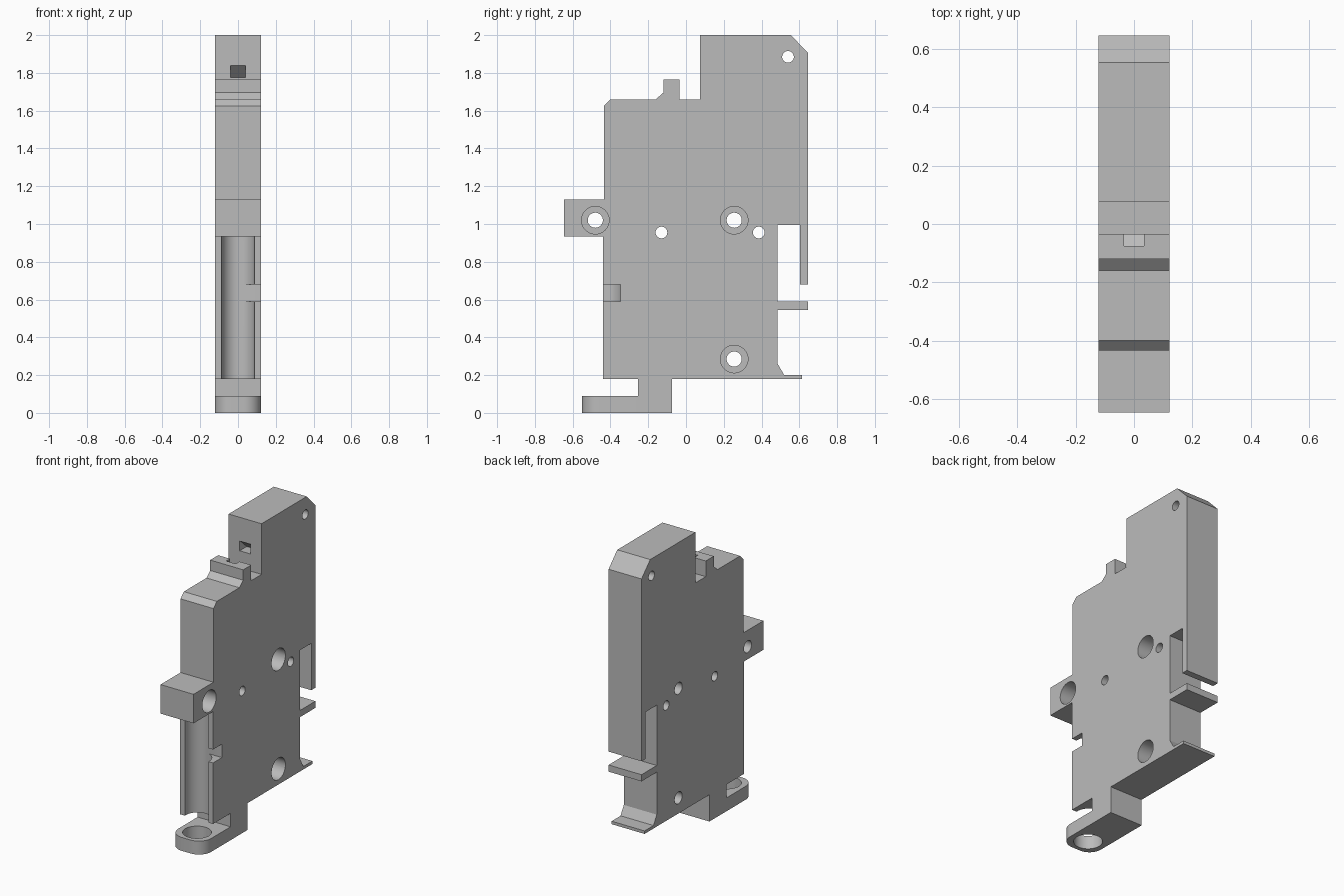
import bpy, bmesh, math
from mathutils import Vector

if "Cube" in bpy.data.objects:
    bpy.data.objects.remove(bpy.data.objects["Cube"])

W = 0.1225  # half thickness of the housing

grey = bpy.data.materials.new("plain grey")
grey.diffuse_color = (0.5, 0.5, 0.5, 1)
grey.use_nodes = True
grey.node_tree.nodes["Principled BSDF"].inputs["Base Color"].default_value = grey.diffuse_color


def prism(name, pts, lo, hi, axis):
    """Extrude a 2D outline from lo to hi along axis (X: pts are y,z; Z: pts are x,y)."""
    def place(p, h):
        return (h, p[0], p[1]) if axis == "X" else (p[0], p[1], h)
    bm = bmesh.new()
    face = bm.faces.new([bm.verts.new(place(p, lo)) for p in pts])
    ext = bmesh.ops.extrude_face_region(bm, geom=[face])
    moved = [v for v in ext["geom"] if isinstance(v, bmesh.types.BMVert)]
    bmesh.ops.translate(bm, verts=moved, vec=Vector(place((0, 0), hi - lo)))
    bmesh.ops.recalc_face_normals(bm, faces=bm.faces)
    mesh = bpy.data.meshes.new(name)
    bm.to_mesh(mesh)
    bm.free()
    mesh.materials.append(grey)
    ob = bpy.data.objects.new(name, mesh)
    bpy.context.collection.objects.link(ob)
    return ob


def arc(cx, cy, r, a0, a1, n):
    return [(cx + r * math.cos(math.radians(a0 + (a1 - a0) * i / n)),
             cy + r * math.sin(math.radians(a0 + (a1 - a0) * i / n))) for i in range(n + 1)]


def circle(cx, cy, r, n=40):
    return arc(cx, cy, r, 0, 360, n)[:-1]


def rect(a0, b0, a1, b1):
    return [(a0, b0), (a1, b0), (a1, b1), (a0, b1)]


def combine(target, tool, op="DIFFERENCE"):
    mod = target.modifiers.new(tool.name, "BOOLEAN")
    mod.operation, mod.solver, mod.object = op, "EXACT", tool
    bpy.context.view_layer.objects.active = target
    bpy.ops.object.modifier_apply(modifier=mod.name)
    bpy.data.objects.remove(tool)


# Housing side profile (y, z), with neck, rear lip, rear flange, strip, tower, tab and front block
housing = prism("housing", [
    (-0.254, 0), (-0.074, 0), (-0.074, 0.18), (0.615, 0.18), (0.615, 0.20), (0.52, 0.20),
    (0.485, 0.26), (0.485, 0.545), (0.647, 0.545), (0.647, 0.59), (0.485, 0.59),
    (0.485, 0.995), (0.603, 0.995), (0.603, 0.68), (0.647, 0.68), (0.647, 1.905),
    (0.555, 2.0), (0.075, 2.0), (0.075, 1.66), (-0.035, 1.66), (-0.035, 1.765),
    (-0.12, 1.765), (-0.12, 1.695), (-0.16, 1.66), (-0.40, 1.66), (-0.435, 1.625),
    (-0.435, 1.13), (-0.647, 1.13), (-0.647, 0.935), (-0.44, 0.935), (-0.44, 0.18),
    (-0.254, 0.18)], -W, W, "X")

# Foot plate with rounded front corners
R = 0.09
foot = prism("foot", [(W, -0.16)] + [(-W, -0.16)] + arc(-W + R, -0.55 + R, R, 180, 270, 12)
             + arc(W - R, -0.55 + R, R, 270, 360, 12), 0, 0.09, "Z")
combine(housing, foot, "UNION")

# Hole in the foot and the half-round groove above it
combine(housing, prism("foot_hole", circle(0, -0.435, 0.088, 48), -0.05, 0.13, "Z"))
combine(housing, prism("groove", [(-0.0875, -0.5), (0.0875, -0.5)]
                       + arc(0, -0.43, 0.0875, 0, 180, 24), 0.135, 0.935, "Z"))

# Side slot into the groove
combine(housing, prism("side_slot", rect(-0.5, 0.59, -0.346, 0.68), 0.0, 0.2, "X"))

# Screw holes, counterbored from the right
for y, z in ((-0.48, 1.02), (0.255, 1.02), (0.255, 0.285)):
    combine(housing, prism("bore", circle(y, z, 0.04), -0.2, 0.2, "X"))
    combine(housing, prism("counterbore", circle(y, z, 0.073), -0.03, 0.2, "X"))

# Small through holes
for y, z in ((-0.13, 0.955), (0.385, 0.955), (0.54, 1.885)):
    combine(housing, prism("pin_hole", circle(y, z, 0.031, 32), -0.2, 0.2, "X"))

# Tower window with a sloping roof, and the notch in the back of the tab
combine(housing, prism("window", [(0.05, 1.775), (0.15, 1.775), (0.08, 1.84), (0.05, 1.84)],
                       -0.04, 0.04, "X"))
combine(housing, prism("tab_notch", [(-0.075, 1.8), (-0.075, 1.70), (-0.03, 1.67), (-0.03, 1.8)],
                       -0.035, 0.035, "X"))

# Smooth the round surfaces, keep the edges sharp
bpy.ops.object.select_all(action="DESELECT")
housing.select_set(True)
bpy.context.view_layer.objects.active = housing
bpy.ops.object.shade_smooth_by_angle(angle=math.radians(25))
